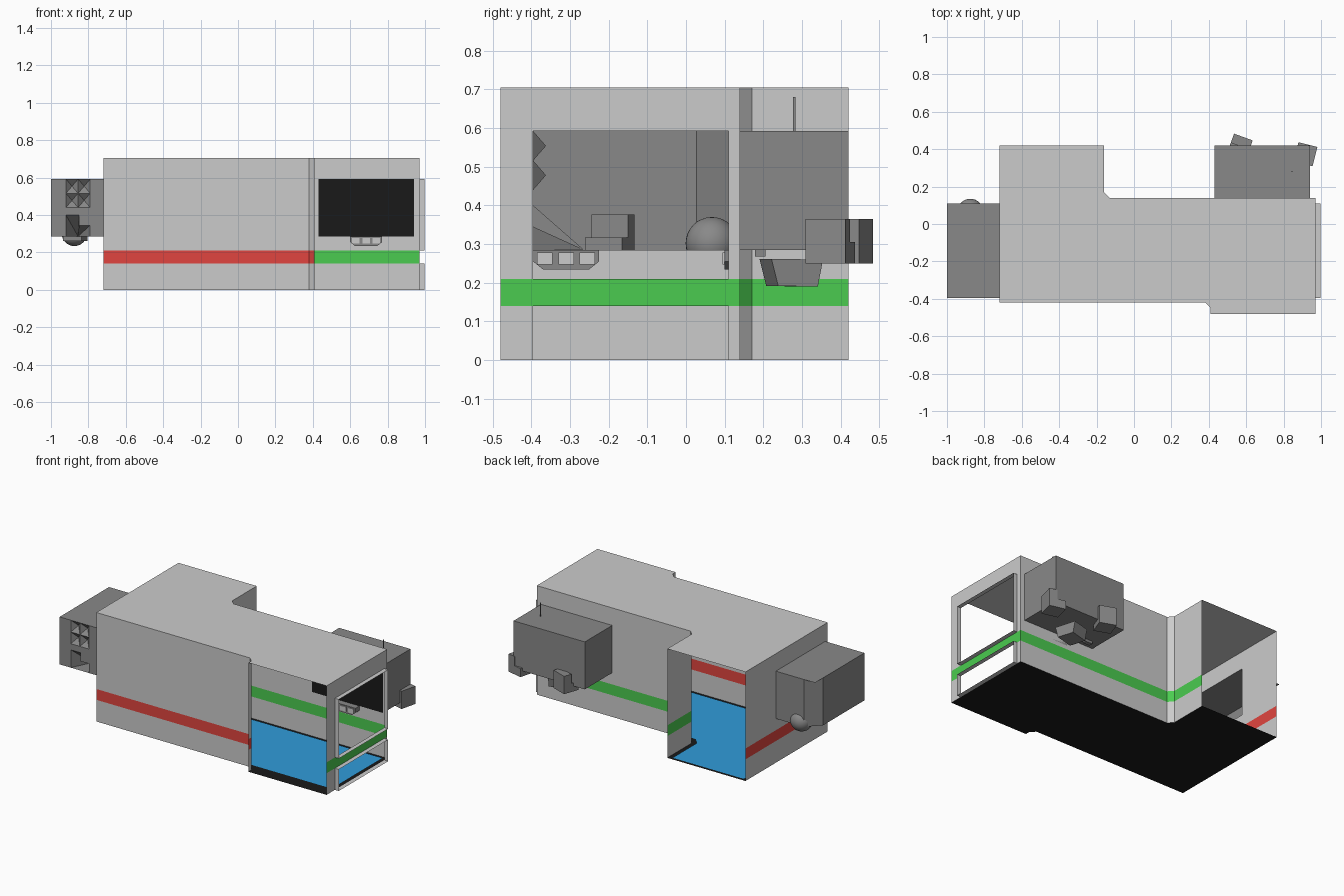
import bpy, bmesh
from math import radians
from mathutils import Matrix

if "Cube" in bpy.data.objects:
    bpy.data.objects.remove(bpy.data.objects["Cube"])


def mat(name, rgb):
    m = bpy.data.materials.new(name)
    m.diffuse_color = (*rgb, 1)
    m.use_nodes = True
    m.node_tree.nodes["Principled BSDF"].inputs["Base Color"].default_value = m.diffuse_color
    return m


RED = mat("red", (0.75, 0.06, 0.05))
GREEN = mat("green", (0.07, 0.6, 0.08))
BLUE = mat("blue", (0.03, 0.33, 0.7))
BLACK = mat("black", (0.01, 0.01, 0.01))
DARK = mat("dark_grey", (0.25, 0.25, 0.25))


def make(name, verts, faces, m=None):
    me = bpy.data.meshes.new(name)
    me.from_pydata(verts, [], faces)
    ob = bpy.data.objects.new(name, me)
    bpy.context.collection.objects.link(ob)
    if m:
        me.materials.append(m)
    return ob


def flat(name, pts, z, m=None):
    return make(name, [(x, y, z) for x, y in pts], [range(len(pts))], m)


def panels(name, path, z0, z1, m=None):
    """Vertical sheet following a plan path."""
    n = len(path)
    verts = [(x, y, z) for z in (z0, z1) for x, y in path]
    return make(name, verts, [(i, i + 1, n + i + 1, n + i) for i in range(n - 1)], m)


def prism(name, prof, width, m=None, loc=(0, 0, 0), rot=0):
    """Profile in local y/z, extruded along local x."""
    n = len(prof)
    verts = [(s * width / 2, y, z) for s in (-1, 1) for y, z in prof]
    faces = [(i, (i + 1) % n, n + (i + 1) % n, n + i) for i in range(n)]
    faces += [tuple(range(n))[::-1], tuple(range(n, 2 * n))]
    ob = make(name, verts, faces, m)
    ob.data.transform(Matrix.Translation(loc) @ Matrix.Rotation(radians(rot), 4, 'Z'))
    return ob


def rect(x0, x1, y0, y1):
    return [(x0, y0), (x1, y0), (x1, y1), (x0, y1)]


TOP, S0, S1, B0, B1 = 0.705, 0.14, 0.21, 0.285, 0.592

# floor and roof share one plan outline
front = [(-.72, -.42), (.38, -.42), (.41, -.45), (.41, -.48)]
back = [(.97, .14), (-.13, .14), (-.16, .17), (-.16, .42)]
plan = front + [(.97, -.48)] + back + [(-.72, .42)]
flat("floor_base", plan, 0, BLACK)
flat("roof", plan, TOP)
flat("blue_floor", [(-.70, -.40), (.95, -.40), (.95, .12), (-.15, .12),
                    (-.19, .16), (-.19, .41), (-.70, .41)], 0.004, BLUE)

# front wall with red stripe
panels("front_wall_low", front, 0, S0)
panels("front_stripe", front, S0, S1, RED)
panels("front_wall_high", front, S1, TOP)

# back wall with green stripe and dark window
panels("back_wall_low", back, 0, S0)
panels("back_stripe", back, S0, S1, GREEN)
panels("back_wall_sill", back, S1, B0)
panels("back_wall_high", back, B1, TOP)
panels("back_wall_right", [(.97, .14), (.94, .14)], B0, B1)
panels("back_wall_left", [(.43, .14)] + back[1:], B0, B1)
panels("dark_window", [(.43, .14), (.94, .14)], B0, B1, BLACK)

# left wall, open into the side room
left = [(-.72, -.42), (-.72, .42)]
panels("left_wall_low", left, 0, S0)
panels("left_stripe", left, S0, S1, RED)
panels("left_wall_sill", left, S1, B0)
panels("left_wall_high", left, B1, TOP)
panels("left_wall_front", [(-.72, -.42), (-.72, -.395)], B0, B1)
panels("left_wall_back", [(-.72, .11), (-.72, .42)], B0, B1)

# right wall: two openings with projecting frames
right = [(.97, -.48), (.97, .14)]
panels("right_stripe", right, S0, S1, GREEN)
panels("right_wall_high", right, B1, TOP)
for z0, z1, tag in ((0, S0, "lower"), (S1, B1, "upper")):
    panels(tag + "_pier_front", [(.97, -.48), (.97, -.395)], z0, z1)
    panels(tag + "_pier_back", [(.97, .11), (.97, .14)], z0, z1)
    for y in (-.395, .11):
        panels(tag + "_frame_side", [(.97, y), (.998, y)], z0, z1)
    for z in (z0, z1):
        flat(tag + "_frame_edge", rect(.97, .998, -.395, .11), z)

# side room on the left
flat("side_room_roof", rect(-1, -.72, -.395, .11), B1, DARK)
panels("side_room_wall", [(-.72, .11), (-.92, .11), (-1, .027), (-1, -.395), (-.92, -.395)],
       B0, B1, DARK)
panels("side_room_front", [(-.79, -.395), (-.72, -.395)], B0, B1, DARK)
panels("side_room_mid", [(-.92, -.395), (-.79, -.395)], .40, .44, DARK)
panels("side_room_step", [(-.85, -.395), (-.79, -.395)], .345, .40, DARK)
flat("side_room_floor", [(-.72, -.395), (-.72, .11), (-.92, .11), (-1, .027), (-1, -.395)], B0, DARK)

# inward pyramids on the side room front
for i in range(2):
    for k in range(2):
        x, z, w, h = -.92 + i * .065, .44 + k * .076, .065, .076
        make("wall_pyramid", [(x, -.395, z), (x + w, -.395, z), (x + w, -.395, z + h),
                              (x, -.395, z + h), (x + w / 2, -.362, z + h / 2)],
             [(j, (j + 1) % 4, 4) for j in range(4)], DARK)

# stepped recess tapering to a point
ell = [(-.92, B0), (-.79, B0), (-.79, .345), (-.85, .345), (-.85, .40), (-.92, .40)]
make("stepped_recess", [(x, -.395, z) for x, z in ell] + [(-.855, -.265, B0 + .001)],
     [(j, (j + 1) % 6, 6) for j in range(6)], DARK)

# globe
bpy.ops.mesh.primitive_uv_sphere_add(segments=32, ring_count=16, radius=.068,
                                     location=(-.875, .067, .302))
globe = bpy.context.object
globe.name = "globe"
globe.data.materials.append(DARK)
bpy.ops.object.shade_smooth()

# control room at the back
panels("control_room_wall", [(.43, .14), (.43, .42), (.94, .42), (.94, .14)], B0, B1, DARK)
flat("control_room_roof", rect(.43, .94, .14, .42), B1, DARK)
flat("control_room_floor", rect(.43, .94, .14, .42), B0, DARK)
prism("antenna", [(-.003, B1), (.003, B1), (.003, .68), (-.003, .68)], .006, DARK, (.845, .28, 0))

# stepped chairs, backrest towards local +y
chair = [(-.052, 0), (.052, 0), (.052, .115), (.0, .115), (.0, .055), (-.052, .055)]
prism("chair", chair, .106, DARK, (.567, .416, .25), -20)
prism("chair", chair, .106, DARK, (.917, .373, .25), -104)
prism("chair", chair, .10, DARK, (-.87, -.197, .262), 72)

# tapered desk under the control room
prism("desk", [(-.07, .262), (-.052, .192), (.054, .19), (.068, .26)], .12, BLACK and DARK,
      (.70, .273, 0), 15)
prism("floor_unit", [(-.013, .268), (.013, .268), (.013, B0), (-.013, B0)], .05, DARK, (.51, .192, 0))


# wall consoles with buttons
def console(x, y, rot):
    verts = [(px, py, z) for py in (0, -.04) for px, z in
             ((-.085, .285), (-.085, .255), (-.06, .235), (.06, .235), (.085, .255), (.085, .285))]
    faces = [(i, (i + 1) % 6, 6 + (i + 1) % 6, 6 + i) for i in range(6)]
    ob = make("wall_console", verts, faces + [tuple(range(6))[::-1], tuple(range(6, 12))], DARK)
    tf = Matrix.Translation((x, y, 0)) @ Matrix.Rotation(radians(rot), 4, 'Z')
    ob.data.transform(tf)
    for dx in (-.055, 0, .055):
        b = prism("console_button", [(-.045, .247), (-.04, .247), (-.04, .278), (-.045, .278)], .04)
        b.data.transform(tf @ Matrix.Translation((dx, 0, 0)))


console(.685, .14, 0)
console(-.72, -.31, 90)

# consistent normals on closed parts
for ob in bpy.data.objects:
    bm = bmesh.new()
    bm.from_mesh(ob.data)
    bmesh.ops.recalc_face_normals(bm, faces=bm.faces)
    bm.to_mesh(ob.data)
    bm.free()
